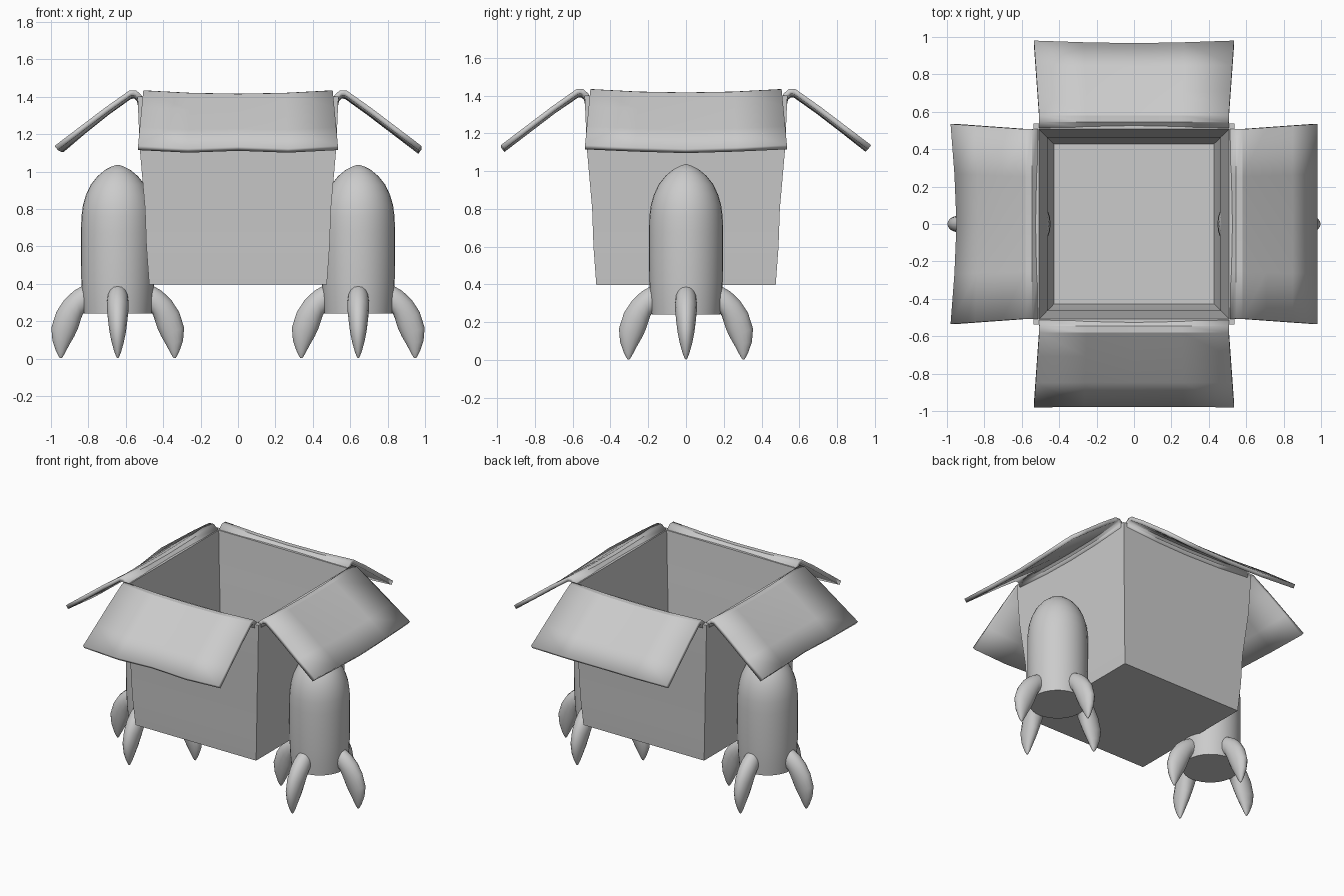
import bpy, bmesh, math
from mathutils import Matrix

if "Cube" in bpy.data.objects:
    bpy.data.objects.remove(bpy.data.objects["Cube"])


def make_object(name, bm, angle=None):
    bmesh.ops.recalc_face_normals(bm, faces=bm.faces)
    me = bpy.data.meshes.new(name)
    bm.to_mesh(me)
    bm.free()
    ob = bpy.data.objects.new(name, me)
    bpy.context.collection.objects.link(ob)
    if angle:
        bpy.ops.object.select_all(action='DESELECT')
        bpy.context.view_layer.objects.active = ob
        ob.select_set(True)
        bpy.ops.object.shade_smooth_by_angle(angle=math.radians(angle))
    return ob


def loft(bm, rings, closed=True):
    """Bridge successive rows of points with quads."""
    rows = [[bm.verts.new(p) for p in ring] for ring in rings]
    n = len(rows[0])
    for a, b in zip(rows, rows[1:]):
        for i in range(n if closed else n - 1):
            j = (i + 1) % n
            bm.faces.new((a[i], a[j], b[j], b[i]))
    if closed:
        bm.faces.new(rows[0])
        bm.faces.new(rows[-1])
    return rows


# Cardboard box: square rings up the outside, over the rim, down the inside
box_profile = [(.475, .397), (.49, .6), (.497, .8), (.525, 1.12), (.537, 1.40),
               (.507, 1.40), (.49, 1.12), (.462, .8), (.455, .6), (.427, .43)]
bm = bmesh.new()
loft(bm, [[(sx * r, sy * r, z) for sx, sy in ((-1, -1), (1, -1), (1, 1), (-1, 1))]
          for r, z in box_profile])
make_object("cardboard_box", bm, 25)

# Four folded flaps: bent section swept across, with sagging worn edges
flap_path = [(.520, 1.365), (.528, 1.402), (.550, 1.421), (.576, 1.420),
             (.70, 1.332), (.84, 1.226), (.972, 1.126)]
flaps = [("front_flap", 0, .003, (0, -.014, -.004, -.014, 0)),
         ("right_flap", 90, .0, (0, -.012, -.02, -.012, 0)),
         ("back_flap", 180, .014, (0, -.01, -.012, -.01, 0)),
         ("left_flap", 270, .032, (0, -.012, -.01, -.012, 0))]
for name, turn, dip, wave in flaps:
    rows = []
    for k, (d, z) in enumerate(flap_path):
        tip = max(0, (d - .576) / (.972 - .576))
        half = .507 + .028 * tip
        row = []
        for i, t in enumerate((-1, -.5, 0, .5, 1)):
            hinge_sag = -.018 * (1 - t * t) * (1 - tip)
            row.append((t * half, -(d - dip * tip * tip * (1 - abs(t) ** 1.5)),
                        z + hinge_sag + wave[i] * tip))
        rows.append(row)
    bm = bmesh.new()
    loft(bm, rows, closed=False)
    bm.transform(Matrix.Rotation(math.radians(turn), 4, 'Z'))
    flap = make_object(name, bm, 30)
    mod = flap.modifiers.new("thickness", 'SOLIDIFY')
    mod.thickness = .028
    mod.offset = 0

# Rockets: lathed body plus four curved fins each
body_profile = [(.183, .24), (.190, .32), (.195, .42), (.197, .55), (.197, .68), (.194, .76),
                (.186, .82), (.170, .875), (.144, .93), (.108, .975), (.066, 1.01),
                (.030, 1.028), (.006, 1.036)]
# Fin stations: outer edge (r, z), inner edge (r, z), half thickness
fin_stations = [(.15, .405, .15, .242, .052), (.19, .388, .185, .242, .056),
                (.235, .362, .193, .222, .058), (.285, .315, .202, .195, .057),
                (.328, .25, .212, .163, .052), (.355, .165, .232, .12, .044),
                (.349, .095, .258, .075, .032), (.33, .04, .282, .03, .018),
                (.316, .012, .294, .009, .008), (.309, .002, .300, .002, .003)]
N = 32
for side, cx in (("left", -.643), ("right", .643)):
    place = Matrix.Translation((cx, 0, 0))
    bm = bmesh.new()
    loft(bm, [[(r * math.cos(2 * math.pi * i / N), r * math.sin(2 * math.pi * i / N), z)
               for i in range(N)] for r, z in body_profile])
    bm.transform(place)
    make_object(side + "_rocket_body", bm, 40)
    for q in range(4):
        bm = bmesh.new()
        rings = []
        for ro, zo, ri, zi, hw in fin_stations:
            ring = []
            for i in range(16):
                a = 2 * math.pi * i / 16
                c = .5 + .5 * math.cos(a)
                ring.append((ri + (ro - ri) * c, hw * math.sin(a), zi + (zo - zi) * c))
            rings.append(ring)
        loft(bm, rings)
        bm.transform(place @ Matrix.Rotation(math.pi / 2 * q, 4, 'Z'))
        make_object(f"{side}_rocket_fin_{q + 1}", bm, 50)
